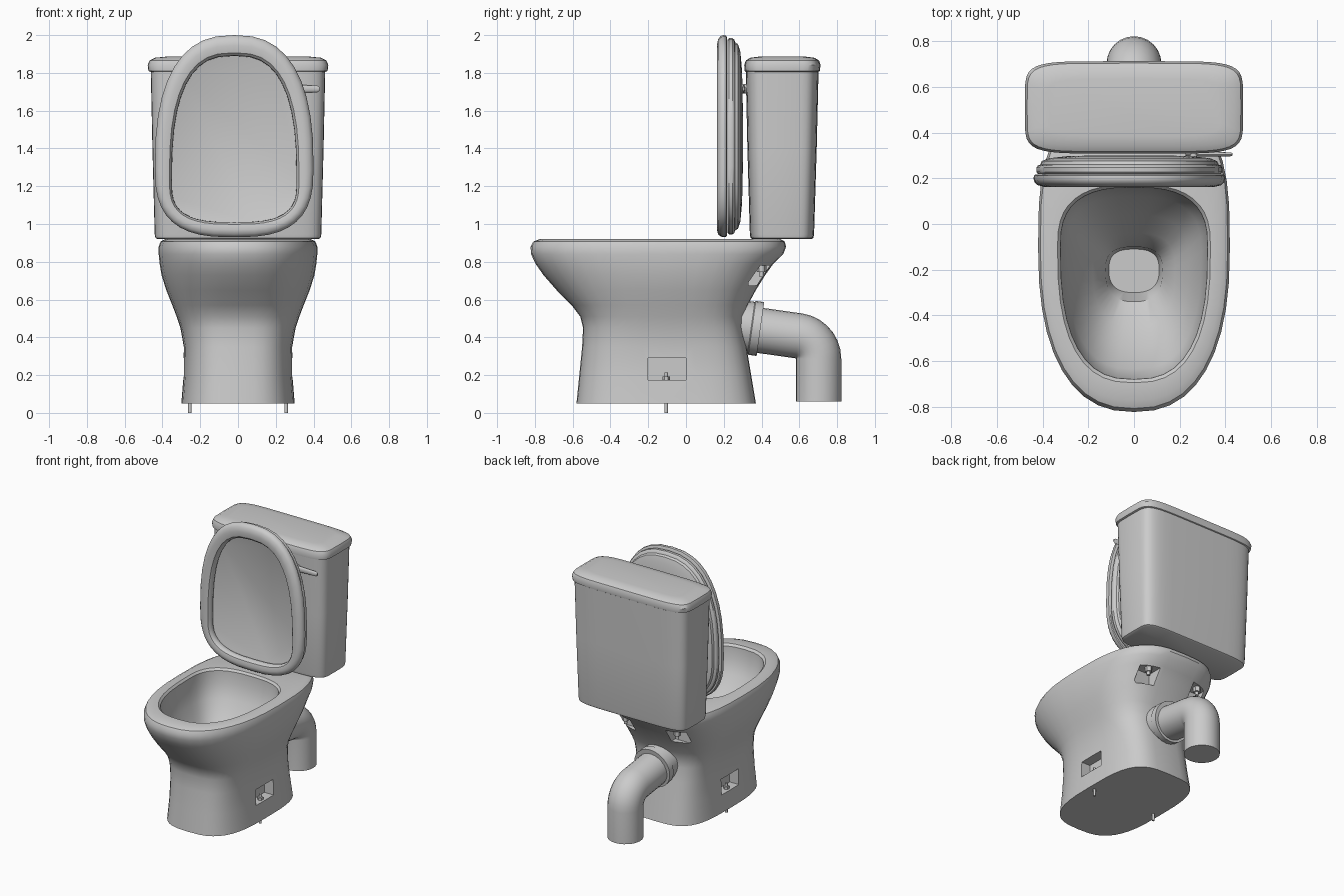
import bpy, bmesh, math
from math import sin, cos, pi, radians

if "Cube" in bpy.data.objects:
    bpy.data.objects.remove(bpy.data.objects["Cube"])


def egg(w, lo, hi, c, nlo, nhi, cx=0.0, seg=40):
    """Rounded outline: half width w at height c, reaching from lo to hi."""
    pts = []
    for i in range(seg):
        a = 2 * pi * i / seg
        s, k = sin(a), cos(a)
        n, r = (nhi, hi - c) if s >= 0 else (nlo, c - lo)
        pts.append((cx + math.copysign(w * abs(k) ** (2 / n), k),
                    c + math.copysign(r * abs(s) ** (2 / n), s)))
    return pts


def smooth(ob, angle=35):
    bpy.ops.object.select_all(action='DESELECT')
    ob.select_set(True)
    bpy.context.view_layer.objects.active = ob
    bpy.ops.object.shade_smooth_by_angle(angle=radians(angle))


def loft(name, rings, closed=False):
    """Skin a list of equal rings; cap the ends unless the loft closes on itself."""
    bm = bmesh.new()
    vs = [[bm.verts.new(p) for p in r] for r in rings]
    n = len(vs[0])
    pairs = list(zip(vs, vs[1:])) + ([(vs[-1], vs[0])] if closed else [])
    for a, b in pairs:
        for i in range(n):
            j = (i + 1) % n
            bm.faces.new((a[i], a[j], b[j], b[i]))
    if not closed:
        bm.faces.new(vs[0])
        bm.faces.new(vs[-1])
    bmesh.ops.recalc_face_normals(bm, faces=bm.faces)
    me = bpy.data.meshes.new(name)
    bm.to_mesh(me)
    bm.free()
    ob = bpy.data.objects.new(name, me)
    bpy.context.collection.objects.link(ob)
    smooth(ob)
    return ob


def flat(pts, z):
    return [(x, y, z) for x, y in pts]


def upright(pts, y):
    return [(x, y, z) for x, z in pts]


def rod(name, x, y, z0, z1, r, sides=12):
    bpy.ops.mesh.primitive_cylinder_add(vertices=sides, radius=r, depth=z1 - z0,
                                        location=(x, y, (z0 + z1) / 2))
    bpy.context.object.name = name
    smooth(bpy.context.object)


def cut(ob, lo, hi):
    """Subtract a box from ob."""
    bpy.ops.mesh.primitive_cube_add(size=1, location=[(a + b) / 2 for a, b in zip(lo, hi)])
    box = bpy.context.object
    box.scale = [b - a for a, b in zip(lo, hi)]
    box.hide_render = True
    bpy.context.view_layer.update()
    m = ob.modifiers.new("cut", 'BOOLEAN')
    m.operation, m.solver, m.object = 'DIFFERENCE', 'EXACT', box
    bpy.context.view_layer.objects.active = ob
    bpy.ops.object.modifier_apply(modifier=m.name)
    bpy.data.objects.remove(box)


# Bowl outside: z, half width, front y, back y, front and back squareness
outer = [(.05, .30, -.58, .37, 3, 3.5), (.2, .288, -.565, .345, 3, 3.5),
         (.35, .287, -.55, .32, 3, 3.4), (.45, .305, -.545, .302, 2.9, 3.3),
         (.51, .325, -.56, .302, 2.8, 3.2), (.57, .348, -.605, .327, 2.7, 3.1),
         (.65, .38, -.685, .37, 2.5, 3), (.73, .405, -.755, .42, 2.4, 3),
         (.79, .415, -.797, .463, 2.4, 3), (.84, .42, -.82, .515, 2.4, 3),
         (.88, .42, -.823, .53, 2.4, 3), (.907, .41, -.808, .523, 2.4, 3),
         (.92, .385, -.775, .5, 2.4, 3)]
bowl_rings = [flat(egg(w, lo, hi, -.1, a, b), z) for z, w, lo, hi, a, b in outer]
# Bowl inside: z, half width, front y, back y, widest y
inner = [(.92, .335, -.695, .172, -.1), (.905, .322, -.68, .16, -.1),
         (.82, .318, -.675, .155, -.1), (.72, .295, -.635, .12, -.12),
         (.6, .24, -.54, .04, -.16), (.5, .18, -.45, -.04, -.19),
         (.42, .125, -.34, -.1, -.2), (.3, .11, -.3, -.11, -.2)]
bowl_rings += [flat(egg(w, lo, hi, c, 2.6, 2.7), z) for z, w, lo, hi, c in inner]
bowl = loft("bowl", bowl_rings)

# Bolt pockets on the sides and under the back of the rim
for s in (-1, 1):
    a, b = sorted((s * .215, s * .4))
    cut(bowl, (a, -.2, .175), (b, 0, .29))
    cut(bowl, (s * .21 - .065, .33, .675), (s * .21 + .065, .6, .78))
smooth(bowl)
for s, side in ((-1, "left"), (1, "right")):
    rod(side + "_floor_bolt", s * .255, -.105, 0, .215, .009)
    rod(side + "_floor_nut", s * .255, -.105, .175, .193, .02, 6)
    rod(side + "_tank_bolt", s * .21, .4, .72, .9, .012)
    rod(side + "_tank_nut", s * .21, .4, .745, .78, .025, 6)


# Tank and its lid: z, half width, front y, back y
def box_rings(rows):
    return [flat(egg(w, lo, hi, (lo + hi) / 2, 6, 6), z) for z, w, lo, hi in rows]


loft("tank", box_rings([(.92, .425, .352, .665), (.926, .437, .342, .674),
                        (.945, .441, .338, .678), (1.4, .453, .325, .692),
                        (1.82, .462, .316, .702)]))
loft("tank_lid", box_rings([(1.805, .46, .32, .7), (1.81, .474, .311, .708),
                            (1.842, .478, .308, .713), (1.866, .468, .317, .704),
                            (1.88, .44, .34, .68), (1.886, .38, .385, .635)]))

# Raised seat ring: blend between opening and rim outlines around a section
out = egg(.42, .93, 2.0, 1.3, 2.8, 2.5, -.02)
hole = egg(.33, 1.01, 1.89, 1.22, 3, 2.7, -.02)
section = [(0, .205), (.02, .185), (.15, .17), (.5, .163), (.8, .17), (.95, .183),
           (1, .198), (.98, .212), (.9, .217), (.06, .217)]
loft("seat", [upright([(p[0] + (q[0] - p[0]) * t, p[1] + (q[1] - p[1]) * t)
                       for p, q in zip(hole, out)], y) for t, y in section], closed=True)

# Raised seat cover, domed towards the tank
cover = [(.85, .232), (.9, .219), (.955, .219), (.97, .228), (.97, .247), (.955, .256),
         (.93, .26), (.915, .275), (.84, .288), (.65, .297), (.3, .301)]
loft("seat_cover", [upright([(-.02 + (x + .02) * k, 1.45 + (z - 1.45) * k)
                             for x, z in out], y) for k, y in cover])


# Waste pipe: swept circles at (y, z), heading angle below horizontal, radius
def disc(y, z, ang, r, seg=24):
    a = radians(ang)
    return [(r * cos(2 * pi * i / seg), y + r * sin(2 * pi * i / seg) * sin(a),
             z + r * sin(2 * pi * i / seg) * cos(a)) for i in range(seg)]


bend = []
for i in range(8):
    a = 8 + 82 * i / 7
    bend.append(disc(.58 + .122 * sin(radians(a)), .287 + .122 * cos(radians(a)), a, .12))
loft("waste_pipe", [disc(.24, .458, 8, .12)] + bend + [disc(.702, .06, 90, .12)])
loft("pipe_collar", [disc(.26, .463, 8, .138), disc(.345, .451, 8, .138),
                     disc(.35, .45, 8, .144), disc(.394, .444, 8, .144)])

# Flush lever: stem into the tank and a tapered arm
loft("flush_lever", [[(x, .305 + t * cos(2 * pi * i / 12), 1.715 + h * sin(2 * pi * i / 12))
                      for i in range(12)]
                     for x, t, h in ((.225, .006, .014), (.24, .01, .024), (.28, .01, .022),
                                     (.42, .009, .018), (.432, .005, .01))])
loft("lever_stem", [[(.26 + .025 * cos(2 * pi * i / 16), y, 1.715 + .025 * sin(2 * pi * i / 16))
                     for i in range(16)] for y in (.295, .35)])
